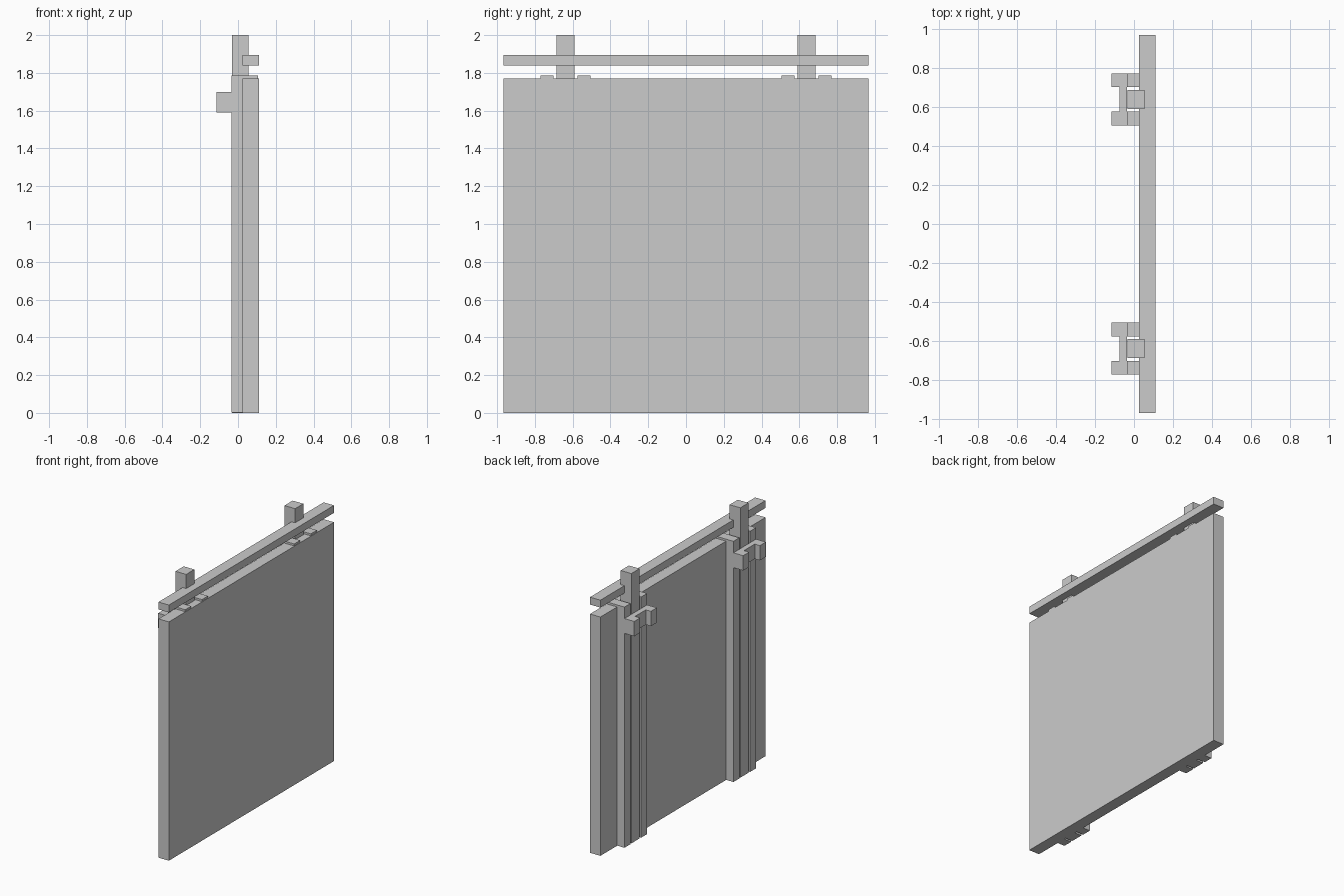
import bpy
import bmesh

if "Cube" in bpy.data.objects:
    bpy.data.objects.remove(bpy.data.objects["Cube"])


def box(name, x, y, z):
    """Axis-aligned box from (min, max) ranges."""
    bm = bmesh.new()
    bmesh.ops.create_cube(bm, size=1)
    for v in bm.verts:
        v.co = [lo + (c + 0.5) * (hi - lo) for c, (lo, hi) in zip(v.co, (x, y, z))]
    mesh = bpy.data.meshes.new(name)
    bm.to_mesh(mesh)
    bm.free()
    obj = bpy.data.objects.new(name, mesh)
    bpy.context.collection.objects.link(obj)
    return obj


# Large front panel and the separate rail above it
box("panel", (0.025, 0.11), (-0.967, 0.967), (0, 1.77))
box("top_rail", (0.025, 0.11), (-0.967, 0.967), (1.84, 1.895))

# Two post assemblies, one near each end
for label, centre in (("near", -0.638), ("far", 0.638)):
    def part(name, x, y0, y1, z):
        return box(f"{label}_{name}", x, (centre + y0, centre + y1), z)

    # Tall post that carries the rail
    part("post", (-0.032, 0.055), -0.048, 0.048, (0, 2))

    # Guide strips on both sides of the post, each with a clamp block
    for side, y0, y1 in (("outer", -0.133, -0.063), ("inner", 0.063, 0.133)):
        part(f"guide_{side}", (-0.035, 0.107), y0, y1, (0.001, 1.785))
        part(f"clamp_block_{side}", (-0.115, -0.035), y0, y1, (1.59, 1.70))

    # Bridge joining the clamp blocks across the post
    part("clamp_bridge", (-0.073, -0.035), -0.063, 0.063, (1.59, 1.70))
